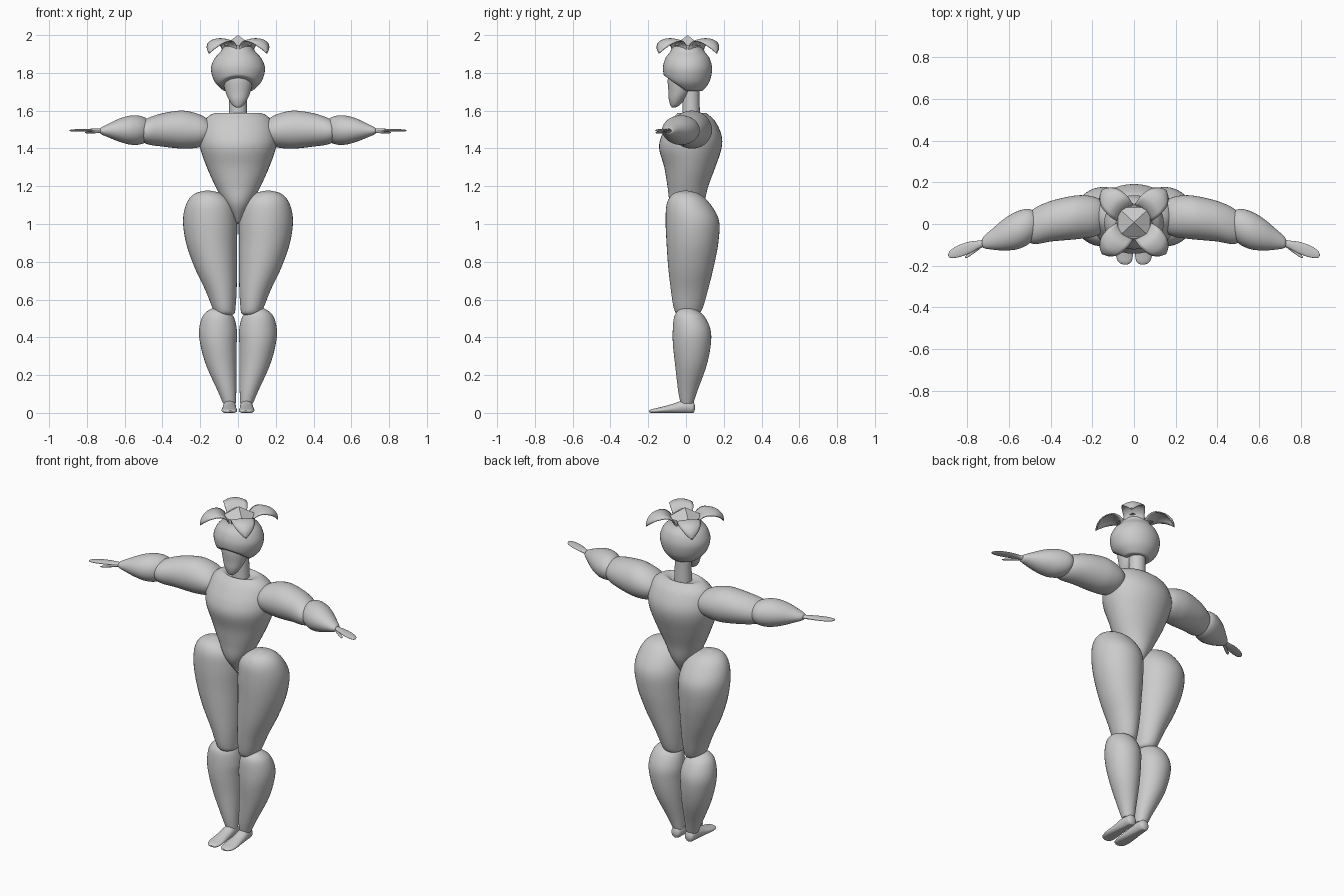
import bpy, math
from mathutils import Vector

SIDES, SUB = 40, 6


def finish(name, verts, faces, mirror=False, thick=0):
    me = bpy.data.meshes.new(name)
    me.from_pydata(verts, [], faces)
    ob = bpy.data.objects.new(name, me)
    bpy.context.collection.objects.link(ob)
    bpy.context.view_layer.objects.active = ob
    ob.select_set(True)
    if thick:
        s = ob.modifiers.new("thickness", 'SOLIDIFY')
        s.thickness = thick
        s.offset = 0
    if mirror:
        ob.modifiers.new("mirror", 'MIRROR')
    bpy.ops.object.shade_smooth_by_angle(angle=math.radians(50))
    ob.select_set(False)
    return ob


def spline(rows):
    """Catmull-Rom through rows of numbers."""
    out, n = [], len(rows)
    for i in range(n - 1):
        a, b, c, d = (rows[min(max(i + k, 0), n - 1)] for k in (-1, 0, 1, 2))
        for s in range(SUB):
            t = s / SUB
            out.append([0.5 * (2 * q + (r - p) * t + (2 * p - 5 * q + 4 * r - w) * t * t
                               + (3 * q - p - 3 * r + w) * t ** 3) for p, q, r, w in zip(a, b, c, d)])
    return out + [list(rows[-1])]


def loft(name, axis, rows, mirror=False, edit=None):
    """Rows: position on axis, centre u, centre v, radius u, radius v."""
    verts, faces = [], []
    rings = spline(rows)
    for p, cu, cv, ru, rv in rings:
        for k in range(SIDES):
            a = 2 * math.pi * k / SIDES
            u = cu + max(ru, .0005) * math.cos(a)
            v = cv + max(rv, .0005) * math.sin(a)
            co = {'Z': (u, v, p), 'X': (p, u, v), 'Y': (v, p, u)}[axis]
            verts.append(edit(*co) if edit else co)
    flip = (rows[-1][0] < rows[0][0])
    for i in range(len(rings) - 1):
        for k in range(SIDES):
            a, b = i * SIDES + k, i * SIDES + (k + 1) % SIDES
            f = (a, b, b + SIDES, a + SIDES)
            faces.append(f[::-1] if flip else f)
    lo = tuple(range(SIDES))
    hi = tuple(range(len(verts) - SIDES, len(verts)))
    faces += [lo, hi[::-1]] if flip else [lo[::-1], hi]
    return finish(name, verts, faces, mirror)


# Torso with a sunken collar
loft("torso", 'Z', [
    (1.0, 0, .01, .002, .02), (1.1, 0, .005, .068, .085), (1.2, 0, .01, .12, .108),
    (1.3, 0, .02, .165, .135), (1.4, 0, .023, .2, .165), (1.47, 0, .03, .205, .158),
    (1.54, 0, .035, .183, .122), (1.575, 0, .033, .15, .09), (1.588, 0, .03, .11, .07),
    (1.572, 0, .027, .065, .055)])
loft("neck", 'Z', [(1.55, 0, .027, .05, .048), (1.65, 0, .027, .047, .045), (1.76, 0, .027, .047, .045)])

# Head
loft("face", 'Z', [
    (1.617, 0, -.065, .012, .01), (1.63, 0, -.058, .03, .025), (1.66, 0, -.048, .05, .043),
    (1.70, 0, -.035, .066, .058), (1.76, 0, -.025, .08, .072), (1.81, 0, -.02, .083, .07)])
loft("hair_cap", 'Z', [
    (1.70, 0, .03, .06, .045), (1.712, 0, .02, .085, .075), (1.755, 0, .01, .125, .115),
    (1.82, 0, .008, .143, .13), (1.875, 0, .008, .125, .118), (1.915, 0, .008, .09, .09),
    (1.945, 0, .008, .078, .078)],
    edit=lambda x, y, z: (x, y, max(z, 1.705 + .7 * max(-y, 0))))

# Four drooping leaves and the pointed crown between them
path = spline([(.07, 1.915, .055), (.085, 1.955, .058), (.125, 1.98, .064),
               (.175, 1.972, .058), (.205, 1.945, .034), (.215, 1.915, .001)])
names = ("front_right", "back_right", "back_left", "front_left")
for q, label in enumerate(names):
    ang = math.radians(-45 + 90 * q)
    out, side = Vector((math.cos(ang), math.sin(ang), 0)), Vector((-math.sin(ang), math.cos(ang), 0))
    verts, faces, n = [], [], 9
    for r, z, w in path:
        for j in range(n):
            t = 2 * j / (n - 1) - 1
            verts.append(out * (r - .25 * w * t * t) + side * w * t
                         + Vector((0, .01, z - .012 * t * t)))
    for i in range(len(path) - 1):
        for j in range(n - 1):
            a = i * n + j
            faces.append((a, a + n, a + n + 1, a + 1))
    finish("leaf_" + label, verts, faces, thick=.006)
crown = [(.08 * math.cos(math.pi * k / 2 + math.pi / 4) * 1.35,
          .008 + .08 * math.sin(math.pi * k / 2 + math.pi / 4) * 1.25, 1.945) for k in range(4)]
finish("crown_peak", crown + [(0, .008, 2.0)],
       [(0, 1, 4), (1, 2, 4), (2, 3, 4), (3, 0, 4), (3, 2, 1, 0)])

# Legs
loft("thigh", 'Z', [
    (.513, .07, .01, .02, .03), (.525, .07, .01, .05, .06), (.56, .075, .012, .062, .078),
    (.65, .09, .018, .083, .098), (.77, .118, .026, .112, .12), (.9, .14, .034, .135, .137),
    (1.02, .148, .033, .143, .141), (1.11, .15, .012, .122, .113),
    (1.16, .157, 0, .073, .068), (1.178, .16, -.003, .005, .005)], mirror=True)
loft("calf", 'Z', [
    (.05, .045, .005, .034, .034), (.12, .059, .01, .05, .052), (.25, .088, .026, .08, .083),
    (.36, .103, .031, .096, .1), (.44, .106, .03, .1, .1), (.51, .106, .018, .082, .08),
    (.545, .108, .008, .045, .045), (.558, .11, .005, .004, .004)], mirror=True)
loft("foot", 'Y', [
    (.047, .028, .045, .012, .012), (.035, .03, .045, .032, .028), (-.01, .032, .045, .036, .034),
    (-.07, .022, .046, .026, .037), (-.14, .013, .046, .016, .041),
    (-.18, .009, .044, .011, .032), (-.195, .008, .042, .004, .01)],
    mirror=True, edit=lambda x, y, z: (x, y, max(z, 0)))

# Arms
loft("upper_arm", 'X', [
    (.14, .035, 1.49, .07, .05), (.19, .035, 1.492, .095, .082), (.25, .034, 1.497, .104, .097),
    (.31, .028, 1.5, .104, .1), (.4, .013, 1.498, .097, .088), (.47, -.008, 1.492, .088, .072),
    (.505, -.018, 1.49, .065, .052), (.518, -.02, 1.49, .005, .005)], mirror=True)
loft("forearm", 'X', [
    (.455, 0, 1.497, .005, .005), (.465, -.002, 1.497, .05, .045), (.505, -.012, 1.497, .084, .072),
    (.56, -.03, 1.497, .091, .078), (.62, -.05, 1.497, .077, .064), (.68, -.073, 1.495, .05, .039),
    (.722, -.088, 1.493, .027, .019), (.73, -.09, 1.493, .01, .008)], mirror=True)
loft("hand", 'X', [
    (.715, -.088, 1.493, .014, .012), (.75, -.1, 1.495, .02, .01), (.79, -.113, 1.496, .028, .008),
    (.84, -.13, 1.496, .029, .007), (.88, -.144, 1.495, .019, .005),
    (.892, -.149, 1.495, .003, .002)], mirror=True)
loft("thumb", 'X', [
    (.725, -.1, 1.489, .008, .006), (.76, -.125, 1.486, .01, .006),
    (.795, -.149, 1.484, .01, .005), (.81, -.16, 1.484, .003, .002)], mirror=True)
